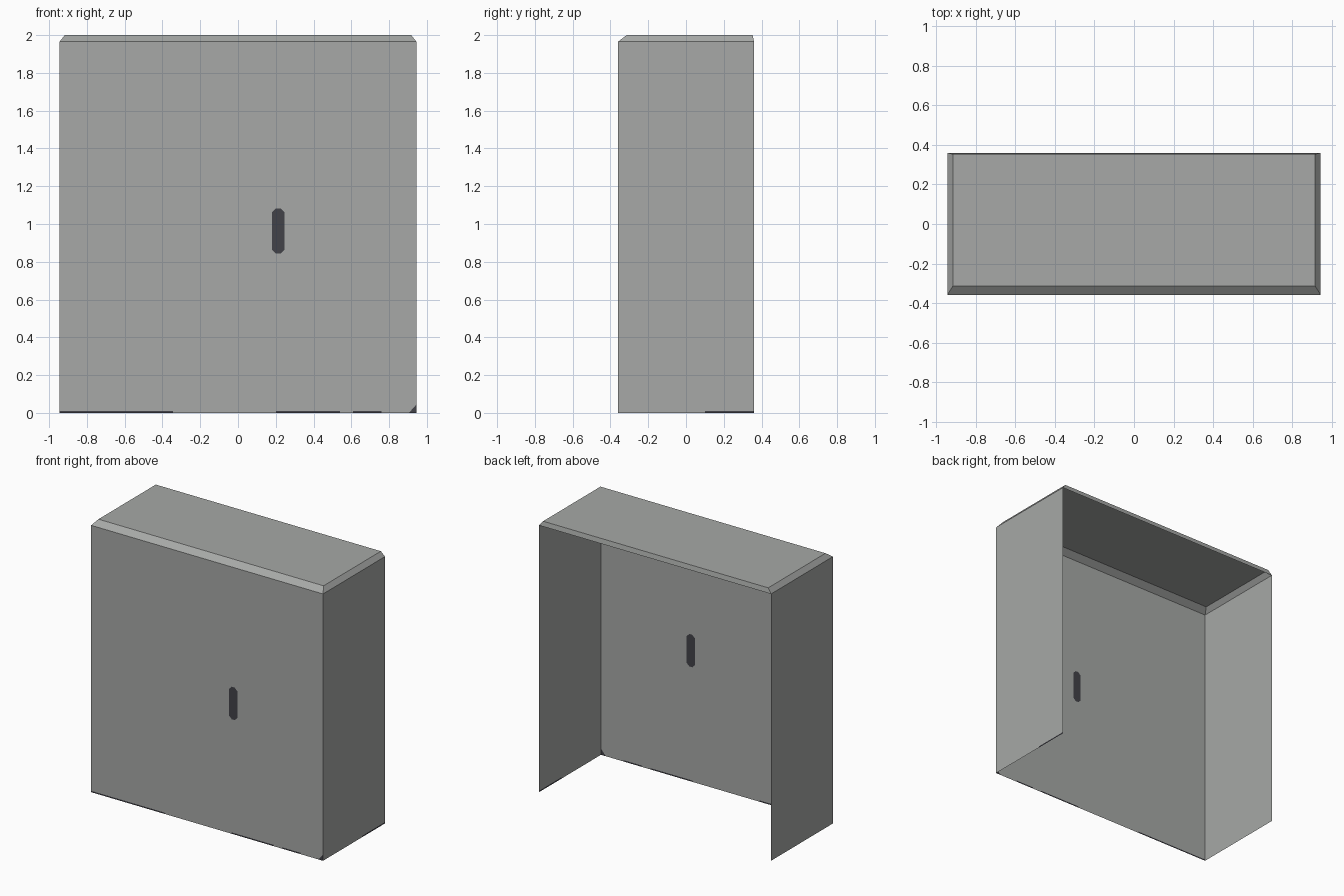
import bpy, bmesh
from mathutils import Vector

if "Cube" in bpy.data.objects:
    bpy.data.objects.remove(bpy.data.objects["Cube"])

W, D, EAVE, TOP, LIP = 0.945, 0.36, 1.965, 2.0, 0.01


def material(name, rgb):
    m = bpy.data.materials.new(name)
    m.diffuse_color = (*rgb, 1)
    m.use_nodes = True
    m.node_tree.nodes["Principled BSDF"].inputs["Base Color"].default_value = m.diffuse_color
    return m


GREY = material("cabinet grey", (0.385, 0.395, 0.385))
DARK = material("dark charcoal", (0.055, 0.055, 0.066))


def panel(name, outline, marks, place, normal, hole=None):
    """Flat sheet from a 2D outline, with dark faces let into it."""
    bm = bmesh.new()
    cache = {}

    def loop(points):
        out = []
        for p in points:
            if p not in cache:
                cache[p] = bm.verts.new(place(*p))
            out.append(cache[p])
        return out

    edges = []
    for ring in [outline] + ([hole] if hole else []):
        vs = loop(ring)
        edges += [bm.edges.new((a, b)) for a, b in zip(vs, vs[1:] + vs[:1])]
    bmesh.ops.triangle_fill(bm, edges=edges, use_beauty=True, normal=normal)
    for mark in marks + ([hole] if hole else []):
        bm.faces.new(loop(mark)).material_index = 1
    bm.normal_update()
    for f in bm.faces:
        if f.normal.dot(Vector(normal)) < 0:
            f.normal_flip()
    finish(name, bm)


def finish(name, bm):
    me = bpy.data.meshes.new(name)
    bm.to_mesh(me)
    bm.free()
    me.materials.append(GREY)
    me.materials.append(DARK)
    bpy.context.collection.objects.link(bpy.data.objects.new(name, me))


def strip(a, b):
    return [(a, 0), (b, 0), (b, LIP), (a, LIP)]


# Front: handle slot, worn dark strips on the bottom edge and a dark corner
x0, x1, z0, z1, c = 0.18, 0.246, 0.843, 1.083, 0.021
slot = [(x0 + c, z0), (x1 - c, z0), (x1, z0 + c), (x1, z1 - c),
        (x1 - c, z1), (x0 + c, z1), (x0, z1 - c), (x0, z0 + c)]
front = [(-W, LIP), (-0.345, LIP), (-0.345, 0), (0.2, 0), (0.2, LIP),
         (0.54, LIP), (0.54, 0), (0.61, 0), (0.61, LIP), (0.76, LIP),
         (0.76, 0), (0.905, 0), (W, 0.045), (W, EAVE), (-W, EAVE)]
marks = [strip(-W, -0.345), strip(0.2, 0.54), strip(0.61, 0.76),
         [(0.905, 0), (W, 0), (W, 0.045)]]
panel("front_panel", front, marks, lambda u, v: (u, -D, v), (0, -1, 0), slot)

# Sides: the back and the bottom stay open
panel("right_panel", [(-D, 0), (0.1, 0), (0.1, LIP), (D, LIP), (D, EAVE), (-D, EAVE)],
      [strip(0.1, D)], lambda u, v: (W, u, v), (1, 0, 0))
panel("left_panel", [(-D, 0), (D, 0), (D, EAVE), (-D, EAVE)],
      [], lambda u, v: (-W, u, v), (-1, 0, 0))

# Top: flat lid with sloped edges on all four sides
bm = bmesh.new()
low = [bm.verts.new(p) for p in
       ((-W, -D, EAVE), (W, -D, EAVE), (W, D, EAVE), (-W, D, EAVE))]
high = [bm.verts.new(p) for p in
        ((-0.917, -0.314, TOP), (0.917, -0.314, TOP),
         (0.917, 0.353, TOP), (-0.917, 0.353, TOP))]
bm.faces.new(high)
for i in range(4):
    j = (i + 1) % 4
    bm.faces.new((low[i], low[j], high[j], high[i]))
finish("sloped_top", bm)
